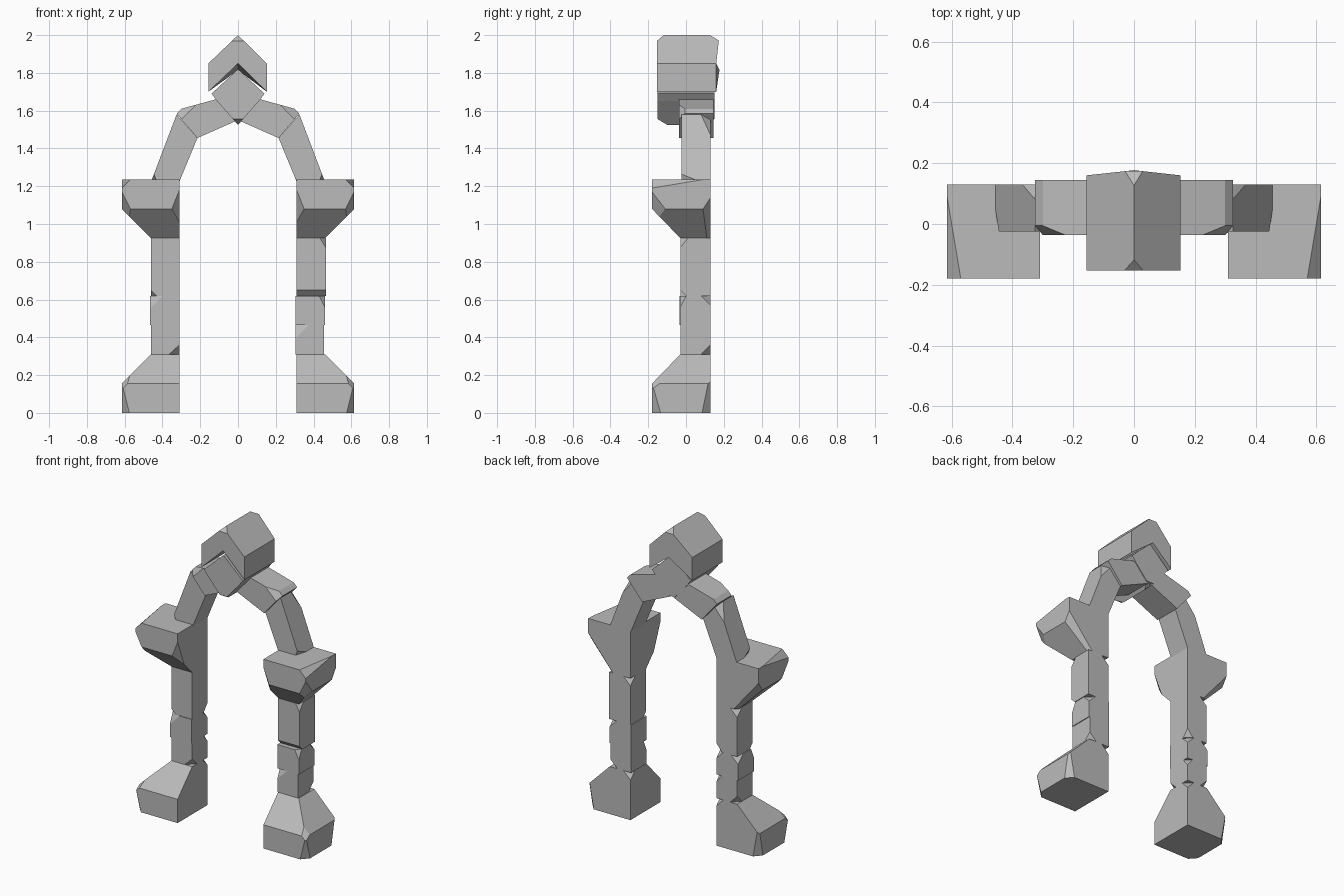
import bpy
import bmesh
from mathutils import Vector

if "Cube" in bpy.data.objects:
    bpy.data.objects.remove(bpy.data.objects["Cube"], do_unlink=True)

stone = bpy.data.materials.new("grey stone")
stone.use_nodes = True
COLOUR = (0.5, 0.5, 0.5, 1)
stone.diffuse_color = COLOUR
stone.node_tree.nodes["Principled BSDF"].inputs["Base Color"].default_value = COLOUR
FAR = 1e6   # chip length that turns a corner chip into an edge bevel


def block(name, rings, chips=(), side=1):
    """Loft rings of points into a stone, then cut off (corner, lengths) chips."""
    bm = bmesh.new()
    loops = [[bm.verts.new((side * x, y, z)) for x, y, z in ring] for ring in rings]
    for a, b in zip(loops, loops[1:]):
        for i in range(len(a)):
            j = (i + 1) % len(a)
            bm.faces.new((a[i], a[j], b[j], b[i]))
    bm.faces.new(loops[0])
    bm.faces.new(loops[-1])
    for corner, size in chips:
        n = Vector((side / size[0], 1 / size[1], 1 / size[2]))
        c = Vector((side * corner[0], corner[1], corner[2]))
        bmesh.ops.bisect_plane(bm, geom=bm.verts[:] + bm.edges[:] + bm.faces[:],
                               plane_co=c + n / n.length_squared, plane_no=n,
                               clear_inner=True)
        bmesh.ops.holes_fill(bm, edges=bm.edges[:])
    bmesh.ops.recalc_face_normals(bm, faces=bm.faces[:])
    mesh = bpy.data.meshes.new(name)
    bm.to_mesh(mesh)
    bm.free()
    mesh.materials.append(stone)
    bpy.context.collection.objects.link(bpy.data.objects.new(name, mesh))


def rect(x0, x1, y0, y1, z):
    return [(x0, y0, z), (x1, y0, z), (x1, y1, z), (x0, y1, z)]


def upright(profile, y):
    return [(x, y, z) for x, z in profile]


IN, MID, OUT = 0.31, 0.46, 0.615     # pillar widths
FRONT, FACE, BACK = -0.18, -0.03, 0.13

for label, s in (("left", 1), ("right", -1)):
    # Flared foot
    foot = rect(IN, OUT, FRONT, BACK, 0)
    block(label + "_foot",
          [foot, rect(IN, OUT, FRONT, BACK, 0.155), rect(IN, MID, FACE, BACK, 0.31)],
          [((OUT, FRONT, 0), (-0.04, 0.045, 0.16)),
           ((OUT, BACK, 0), (-0.04, -0.045, 0.22)),
           ((OUT, FRONT, 0.155), (-0.03, 0.04, -0.03)),
           ((IN, BACK, 0.31), (0.05, -0.05, -0.05))], s)

    # Flared capital
    block(label + "_capital",
          [rect(IN, MID, FACE, BACK, 0.925), rect(IN, OUT, FRONT, BACK, 1.08),
           rect(IN, OUT, FRONT, BACK, 1.235)],
          [((OUT, FRONT, 1.235), (-0.045, 0.27, -0.045)),
           ((OUT, FRONT, 1.08), (-0.045, 0.07, 0.09)),
           ((OUT, BACK, 1.08), (-0.05, -0.04, 0.06)),
           ((IN, FRONT, 1.08), (0.04, 0.04, 0.1))], s)

    # Springer stone leaning inward
    lean = [(IN, 1.225), (0.46, 1.225), (0.325, 1.58), (0.215, 1.455)]
    block(label + "_springer", [upright(lean, -0.025), upright(lean, BACK)],
          [((0.46, -0.025, 1.225), (-0.03, 0.1, 0.08)),
           ((0.325, BACK, 1.58), (-0.05, -0.05, -0.06))], s)

    # Upper arch stone running under the keystone
    rise = [(0.215, 1.455), (0.325, 1.585), (0.3, 1.61), (0.1, 1.665), (0, 1.63), (0, 1.55)]
    block(label + "_arch_stone", [upright(rise, -0.037), upright(rise, 0.145)],
          [((0.325, -0.037, 1.6), (-0.07, 0.04, -0.07))], s)

# Pillar stones, each side with its own chips
block("left_low_stone", [rect(0.305, 0.455, FACE, BACK, z) for z in (0.31, 0.465)],
      [((0.305, FACE, 0.465), (0.07, 0.03, -0.07)),
       ((0.455, BACK, 0.31), (-0.05, -0.05, 0.05))])
block("left_middle_stone", [rect(0.305, MID, FACE, BACK, z) for z in (0.465, 0.62)],
      [((MID, BACK, 0.62), (-0.05, -0.05, -0.05)),
       ((MID, FACE, 0.62), (-0.03, 0.03, -0.06))])
block("left_high_stone", [rect(IN, 0.465, FACE, BACK, z) for z in (0.62, 0.925)],
      [((IN, FACE, 0.62), (FAR, 0.03, 0.03)),
       ((0.465, FACE, 0.925), (-0.03, 0.04, -0.05)),
       ((IN, BACK, 0.925), (0.05, -0.05, -0.05))])
block("right_low_stone", [rect(IN, MID, FACE, BACK, z) for z in (0.31, 0.465)],
      [((IN, FACE, 0.31), (0.055, 0.05, 0.05)),
       ((MID, BACK, 0.31), (-0.05, -0.05, 0.05)),
       ((IN, BACK, 0.465), (0.04, -0.04, -0.05))], -1)
block("right_middle_stone", [rect(IN, 0.467, -0.035, BACK, z) for z in (0.465, 0.62)],
      [((0.467, -0.035, 0.62), (-0.07, 0.03, -0.07)),
       ((0.467, BACK, 0.62), (-0.05, -0.05, -0.05)),
       ((IN, BACK, 0.62), (0.05, -0.05, -0.05))], -1)
block("right_high_stone", [rect(IN, MID, FACE, BACK, z) for z in (0.62, 0.925)],
      [((MID, FACE, 0.62), (-0.03, 0.03, 0.03)),
       ((MID, BACK, 0.925), (-0.05, -0.05, -0.05)),
       ((IN, BACK, 0.62), (0.04, -0.04, 0.05))], -1)


# Peaked cap stone with an undercut notch
def cap(notch, y, bulge):
    return [(0, y + bulge, 2), (0.153, y, 1.85), (0.153, y, 1.7), (0, y + bulge, notch),
            (-0.157, y, 1.7), (-0.157, y, 1.85)]


block("keystone_cap", [cap(1.85, -0.153, 0), cap(1.815, 0.16, 0.017)],
      [((0, -0.153, 2), (FAR, 0.035, -0.03)),
       ((0, 0.177, 2), (FAR, -0.05, -0.03))])

# Diamond keystone below the cap
kite = [(0, 1.82), (0.14, 1.69), (0.11, 1.65), (0, 1.525), (-0.11, 1.65), (-0.14, 1.69)]
block("keystone", [upright(kite, -0.15), upright(kite, 0.15)],
      [((0, -0.15, 1.525), (FAR, 0.05, 0.03)),
       ((0, 0.15, 1.525), (FAR, -0.05, 0.03))])
